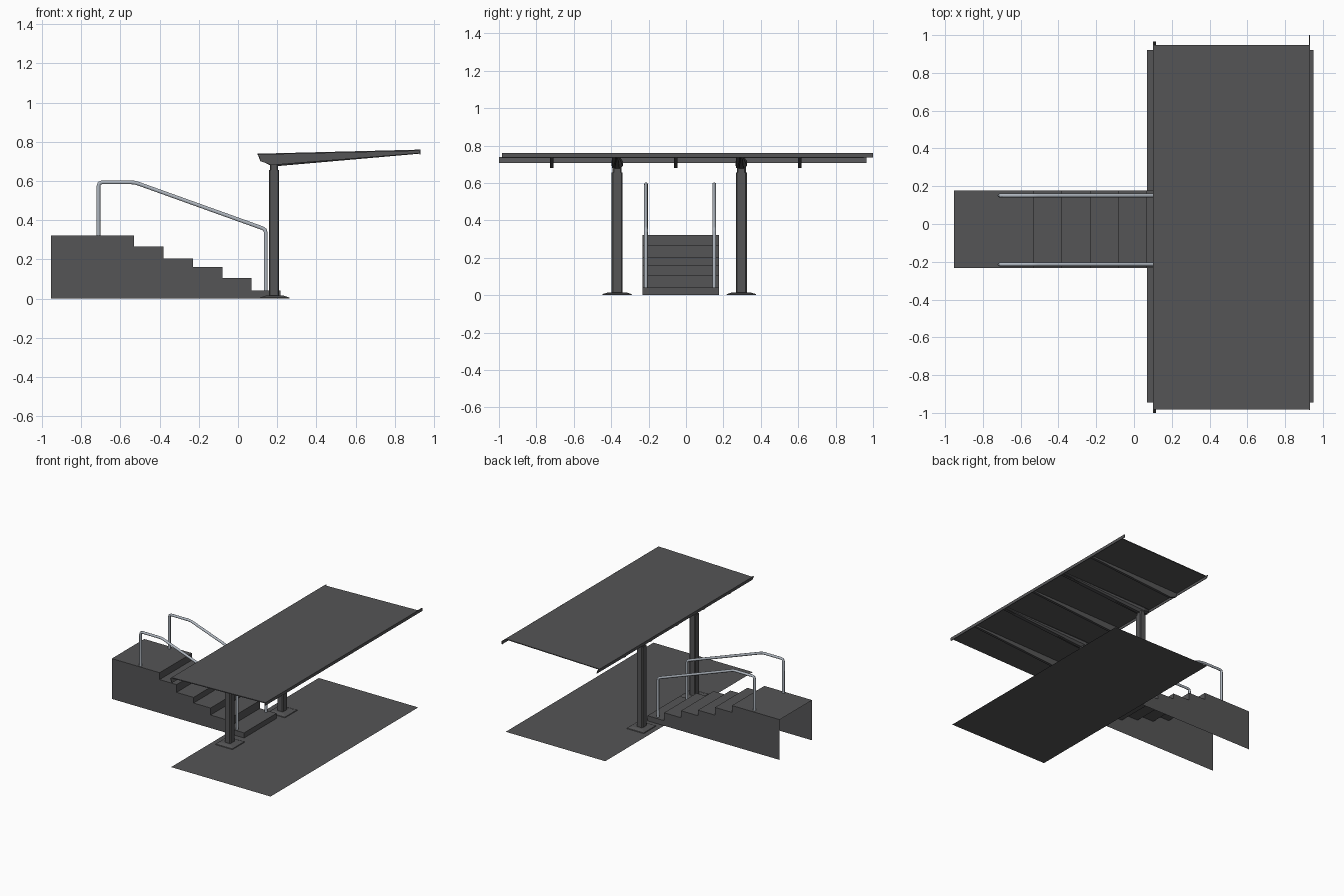
import bpy, bmesh, math
from mathutils import Vector

if "Cube" in bpy.data.objects:
    bpy.data.objects.remove(bpy.data.objects["Cube"])


def material(name, col):
    m = bpy.data.materials.new(name)
    m.diffuse_color = (*col, 1)
    m.use_nodes = True
    m.node_tree.nodes["Principled BSDF"].inputs["Base Color"].default_value = m.diffuse_color
    return m


GREY = material("dark_grey", (0.09, 0.09, 0.093))
STEEL = material("light_steel", (0.43, 0.47, 0.52))


def finish(name, bm, mat=GREY):
    bmesh.ops.recalc_face_normals(bm, faces=bm.faces)
    me = bpy.data.meshes.new(name)
    bm.to_mesh(me)
    bm.free()
    me.materials.append(mat)
    ob = bpy.data.objects.new(name, me)
    bpy.context.collection.objects.link(ob)
    return ob


def loft(name, rings, mat=GREY):
    """Closed solid through a series of rings with equal point counts."""
    bm = bmesh.new()
    rv = [[bm.verts.new(p) for p in r] for r in rings]
    n = len(rv[0])
    for a, b in zip(rv, rv[1:]):
        for i in range(n):
            bm.faces.new((a[i], a[(i + 1) % n], b[(i + 1) % n], b[i]))
    bm.faces.new(rv[0])
    bm.faces.new(rv[-1])
    return finish(name, bm, mat)


def extrude_y(name, profile, y0, y1):
    return loft(name, [[(x, y, z) for x, z in profile] for y in (y0, y1)])


def square(cx, cy, hx, hy, z, c=0.0):
    """Rectangle ring at height z, with chamfered corners when c > 0."""
    pts = [(-hx, -hy), (hx, -hy), (hx, hy), (-hx, hy)]
    if c:
        pts = [(-hx + c, -hy), (hx - c, -hy), (hx, -hy + c), (hx, hy - c),
               (hx - c, hy), (-hx + c, hy), (-hx, hy - c), (-hx, -hy + c)]
    return [(cx + x, cy + y, z) for x, y in pts]


# Ground sheet under the canopy
bm = bmesh.new()
bm.faces.new([bm.verts.new(p) for p in square(0.51, -0.0125, 0.44, 0.9325, 0)])
finish("ground_sheet", bm)

# Staircase shell: treads, risers and two side walls, open below and behind
Y0, Y1 = -0.233, 0.177
steps = [(-0.53, 0.322), (-0.38, 0.267), (-0.23, 0.205),
         (-0.08, 0.16), (0.07, 0.104), (0.217, 0.041)]
line = [(-0.953, steps[0][1])]
for i, (x, z) in enumerate(steps):
    line += [(x, z), (x, steps[i + 1][1] if i < 5 else 0)]
bm = bmesh.new()
left = [bm.verts.new((x, Y0, z)) for x, z in line]
right = [bm.verts.new((x, Y1, z)) for x, z in line]
for i in range(len(line) - 1):
    bm.faces.new((left[i], left[i + 1], right[i + 1], right[i]))
for side, y in ((left, Y0), (right, Y1)):
    bm.faces.new(side + [bm.verts.new((-0.953, y, 0))])
finish("staircase", bm)


# Handrails: round tubes with slightly rounded corners
def handrail(name, y, r=0.01, sides=10):
    pts = [Vector(p) for p in ((0.142, y, 0.041), (0.142, y, 0.353), (-0.527, y, 0.593),
                               (-0.712, y, 0.593), (-0.712, y, 0.322))]
    path = [pts[0]]
    for a, p, b in zip(pts, pts[1:], pts[2:]):
        s = p + (a - p).normalized() * 0.018
        e = p + (b - p).normalized() * 0.018
        path += [s, (s + e + 2 * p) / 4, e]
    path.append(pts[-1])
    rings = []
    for i, p in enumerate(path):
        t = (path[min(i + 1, len(path) - 1)] - path[max(i - 1, 0)]).normalized()
        u = Vector((0, 1, 0))
        w = t.cross(u)
        rings.append([p + r * (math.cos(k * math.tau / sides) * u + math.sin(k * math.tau / sides) * w)
                      for k in range(sides)])
    ob = loft(name, rings, STEEL)
    bpy.context.view_layer.objects.active = ob
    ob.select_set(True)
    bpy.ops.object.shade_smooth_by_angle(angle=math.radians(40))
    ob.select_set(False)


handrail("handrail_front", -0.214)
handrail("handrail_back", 0.151)

# Posts with base plates, collars and tapered octagonal roof arms
for tag, y in (("front", -0.368), ("back", 0.296)):
    loft(f"{tag}_post", [square(0.184, y, 0.026, 0.029, z, 0.006) for z in (0.0, 0.657)])
    loft(f"{tag}_base_plate", [square(0.187, y, 0.076, 0.079, 0.001),
                               square(0.187, y, 0.074, 0.077, 0.006),
                               square(0.187, y, 0.045, 0.048, 0.015)])
    loft(f"{tag}_collar", [square(0.184, y, 0.021, 0.024, z, 0.006) for z in (0.655, 0.69)])
    rings = []
    for x, z, r in ((0.115, 0.719, 0.016), (0.175, 0.704, 0.033), (0.92, 0.746, 0.008)):
        rings.append([(x, y + r * math.cos((k + .5) * math.tau / 8),
                       z + r * math.sin((k + .5) * math.tau / 8)) for k in range(8)])
    loft(f"{tag}_roof_arm", rings)

# Roof sheet, sloping up away from the stairs
extrude_y("roof_sheet", [(0.10, 0.733), (0.93, 0.753), (0.93, 0.76), (0.10, 0.739)], -0.983, 0.948)

# Tapered ribs under the roof
for i in range(5):
    y = -0.718 + i * 0.3315
    extrude_y(f"roof_rib_{i + 1}", [(0.108, 0.735), (0.112, 0.702), (0.17, 0.681),
                                    (0.925, 0.741), (0.925, 0.754)], y - 0.01, y + 0.01)

# Edge strips along both long sides of the roof
extrude_y("stair_side_edge_strip", [(0.10, 0.738), (0.112, 0.706), (0.116, 0.706), (0.106, 0.738)],
          -1.0, 0.966)
extrude_y("outer_edge_strip", [(0.926, 0.736), (0.931, 0.736), (0.931, 0.76), (0.926, 0.76)],
          -0.985, 1.0)
